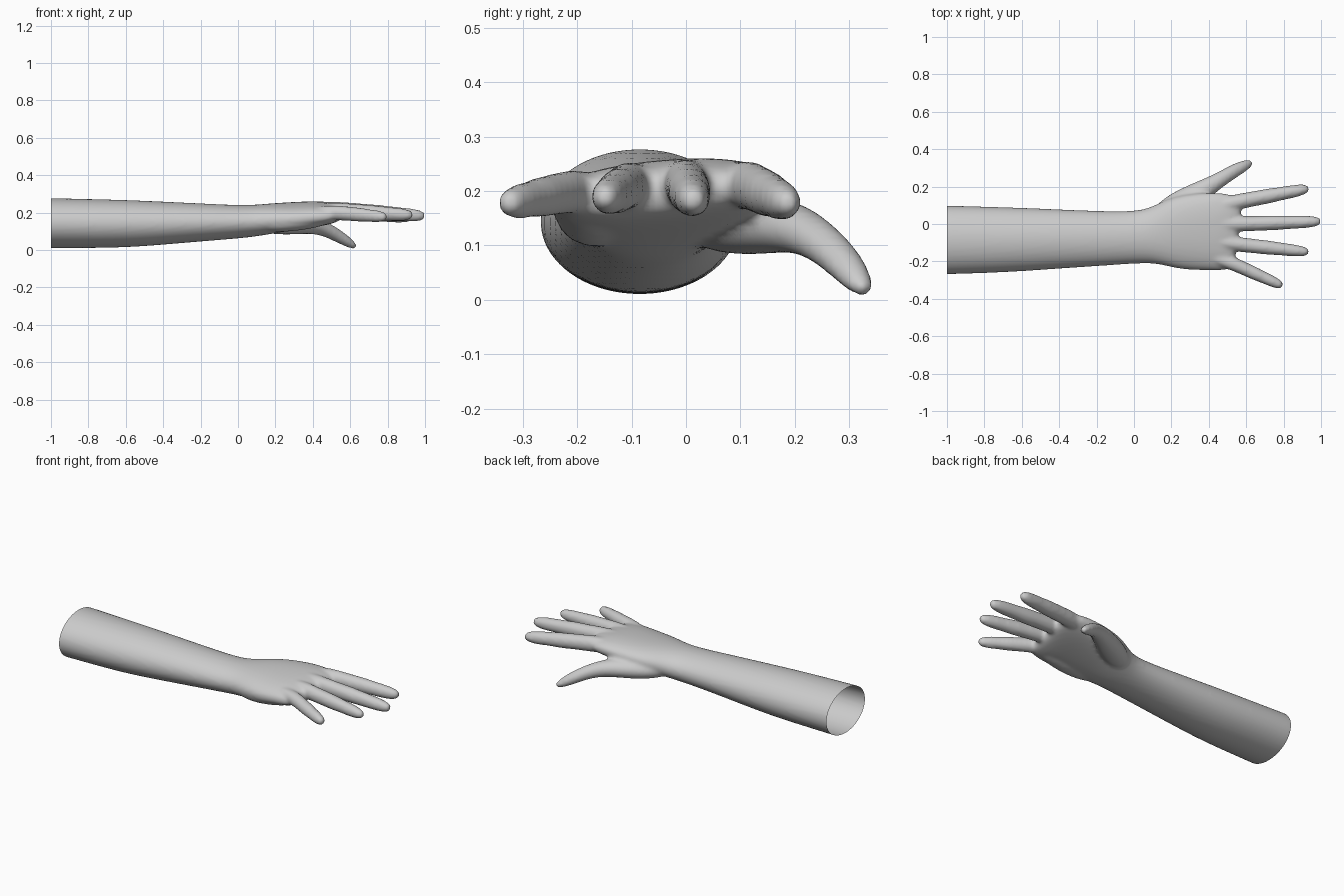
import bpy, bmesh
from math import cos, sin, pi, copysign
from mathutils import Vector

cube = bpy.data.objects.get("Cube")
if cube:
    bpy.data.objects.remove(cube, do_unlink=True)

skin = bpy.data.materials.new("light grey skin")
skin.use_nodes = True
GREY = (0.6, 0.6, 0.6, 1)
skin.diffuse_color = GREY
skin.node_tree.nodes["Principled BSDF"].inputs["Base Color"].default_value = GREY

bm = bmesh.new()


def loft(stations, sides=16):
    """Closed tube; a station is x, y, z, half width, half height, [power, tilt]."""
    centres = [Vector(s[:3]) for s in stations]
    rings = []
    for i, s in enumerate(stations):
        power, tilt = s[5:] if len(s) > 5 else (1, 0)
        tangent = (centres[min(i + 1, len(s_range := centres) - 1)] - centres[max(i - 1, 0)]).normalized()
        side = Vector((0, 0, 1)).cross(tangent).normalized()
        up = tangent.cross(side)
        ring = []
        for k in range(sides):
            a = 2 * pi * (k + 0.5) / sides
            u = s[3] * copysign(abs(cos(a)) ** power, cos(a))
            v = s[4] * copysign(abs(sin(a)) ** power, sin(a)) + tilt * u
            ring.append(bm.verts.new(centres[i] + side * u + up * v))
        rings.append(ring)
    for a, b in zip(rings, rings[1:]):
        for k in range(sides):
            n = (k + 1) % sides
            bm.faces.new((a[k], a[n], b[n], b[k]))
    bm.faces.new(rings[0][::-1])
    bm.faces.new(rings[-1])


def finger(base, knuckle, tip, r):
    """Tapered finger with a slight swell at the joints and a rounded tip."""
    base, knuckle, tip = Vector(base), Vector(knuckle), Vector(tip)
    path = [(base, 0.7), (base.lerp(knuckle, 0.6), 1.0), (knuckle, 1.05)]
    for t, w in ((0.25, 0.98), (0.45, 1.0), (0.6, 0.88), (0.78, 0.86), (0.92, 0.72), (0.98, 0.5), (1, 0.25)):
        path.append((knuckle.lerp(tip, t), w))
    loft([(*p, r * w, r * w * 1.08) for p, w in path], 12)


# Forearm, wrist and palm
loft([
    (-1.1, -.085, .144, .19, .138, 1, 0),
    (-1.0, -.085, .144, .188, .137, 1, 0),
    (-.8, -.085, .142, .182, .134, 1, 0),
    (-.6, -.083, .141, .174, .130, 1, 0),
    (-.4, -.080, .144, .162, .118, 1, 0),
    (-.2, -.078, .148, .151, .104, 1, 0),
    (0, -.072, .151, .142, .091, 1, 0),
    (.1, -.062, .158, .150, .086, .95, .02),
    (.2, -.050, .172, .192, .080, .9, .06),
    (.3, -.043, .182, .208, .074, .88, .08),
    (.4, -.040, .192, .212, .068, .86, .08),
    (.48, -.042, .197, .212, .060, .85, .08),
    (.54, -.045, .199, .195, .046, .85, .06),
    (.56, -.048, .198, .160, .026, .85, .06),
])

# Index, middle, ring and little finger
finger((.38, .08, .215), (.55, .118, .210), (.935, .190, .176), .042)
finger((.38, 0, .222), (.55, 0, .213), (1.0, .014, .182), .042)
finger((.38, -.085, .215), (.55, -.108, .210), (.935, -.150, .186), .040)
finger((.38, -.165, .200), (.53, -.212, .200), (.795, -.332, .176), .037)

# Thumb with its fleshy base
loft([
    (.08, .005, .145, .035, .030),
    (.15, .050, .138, .065, .050),
    (.23, .100, .138, .074, .058),
    (.31, .145, .138, .068, .056),
    (.38, .188, .135, .056, .050),
    (.44, .225, .122, .045, .043),
    (.50, .262, .096, .040, .038),
    (.55, .292, .066, .037, .034),
    (.595, .314, .038, .031, .027),
    (.622, .326, .020, .020, .017),
    (.63, .330, .015, .010, .009),
], 12)

# Pads along the little finger side and below the knuckles
loft([
    (.06, -.13, .140, .03, .02),
    (.15, -.155, .140, .06, .045),
    (.26, -.170, .143, .07, .048),
    (.38, -.170, .155, .07, .045),
    (.50, -.165, .168, .05, .028),
], 12)

mesh = bpy.data.meshes.new("arm_and_hand")
bm.to_mesh(mesh)
bm.free()
arm = bpy.data.objects.new("arm_and_hand", mesh)
bpy.context.collection.objects.link(arm)

# Blend all parts into one skin
arm.modifiers.new("round", "SUBSURF").levels = 2
remesh = arm.modifiers.new("fuse", "REMESH")
remesh.mode = "VOXEL"
remesh.voxel_size = 0.01
relax = arm.modifiers.new("relax", "SMOOTH")
relax.factor = 0.5
relax.iterations = 6
graph = bpy.context.evaluated_depsgraph_get()
fused = bpy.data.meshes.new_from_object(arm.evaluated_get(graph))
arm.modifiers.clear()
arm.data = fused

# Cut the upper end open
bm = bmesh.new()
bm.from_mesh(fused)
bmesh.ops.bisect_plane(bm, geom=bm.verts[:] + bm.edges[:] + bm.faces[:],
                       plane_co=(-1, 0, 0), plane_no=(-1, 0, 0), clear_outer=True)
for f in bm.faces:
    f.smooth = True
bm.to_mesh(fused)
bm.free()
fused.materials.clear()
fused.materials.append(skin)
